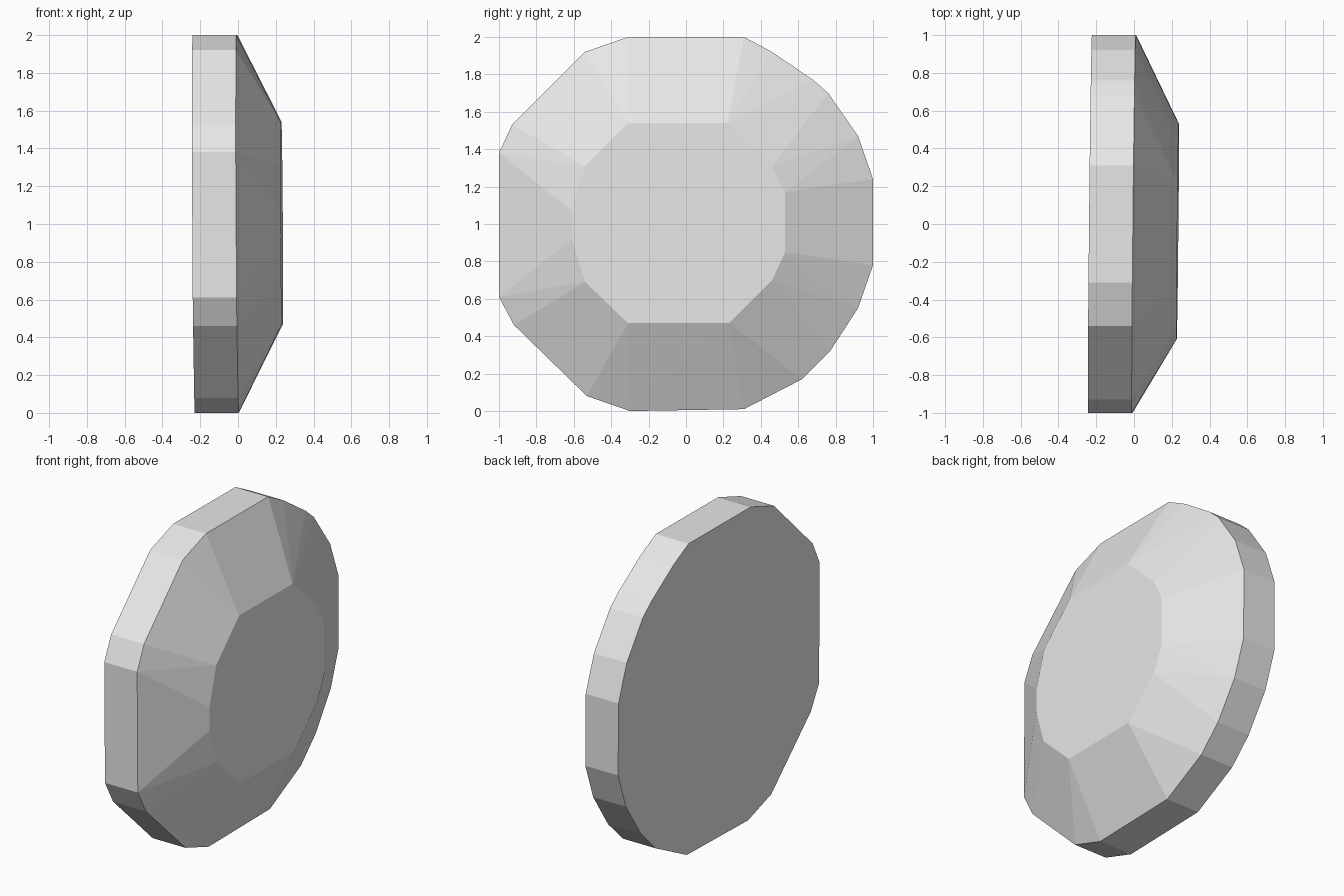
import bpy, bmesh, math

if "Cube" in bpy.data.objects:
    bpy.data.objects.remove(bpy.data.objects["Cube"])

# Outline of the rim as (y, z)
RIM = [(-0.31, 2.0), (0.31, 2.0), (0.46, 1.92), (0.68, 1.77), (0.76, 1.70),
       (0.92, 1.47), (1.0, 1.24), (1.0, 0.78), (0.92, 0.55), (0.77, 0.32),
       (0.62, 0.17), (0.31, 0.01), (-0.30, 0.0), (-0.53, 0.08), (-0.92, 0.46),
       (-1.0, 0.61), (-1.0, 1.38), (-0.93, 1.53), (-0.54, 1.92)]
# Outline of the small flat face as (y, z)
FACE = [(-0.31, 1.54), (0.22, 1.54), (0.46, 1.31), (0.53, 1.17), (0.53, 0.85),
        (0.46, 0.70), (0.23, 0.47), (-0.31, 0.47), (-0.54, 0.69),
        (-0.61, 0.92), (-0.61, 1.07), (-0.54, 1.31)]
HALF = 0.232


def ring(bm, outline, x):
    """Add an outline at depth x, leaning very slightly."""
    return [bm.verts.new((x + 0.01 * y - 0.006 * (z - 1), y, z)) for y, z in outline]


bm = bmesh.new()
ring(bm, RIM, -HALF)   # flat back
ring(bm, RIM, 0)       # end of the straight rim
ring(bm, FACE, HALF)   # small face, joined by the sloped facets
bmesh.ops.convex_hull(bm, input=bm.verts[:])
bmesh.ops.dissolve_limit(bm, angle_limit=math.radians(0.5),
                         verts=bm.verts[:], edges=bm.edges[:])
bmesh.ops.recalc_face_normals(bm, faces=bm.faces[:])

mesh = bpy.data.meshes.new("faceted_disc")
bm.to_mesh(mesh)
bm.free()

# Single grey colour
grey = bpy.data.materials.new("light grey")
grey.diffuse_color = (0.8, 0.8, 0.8, 1)
grey.use_nodes = True
grey.node_tree.nodes["Principled BSDF"].inputs["Base Color"].default_value = grey.diffuse_color
mesh.materials.append(grey)
disc = bpy.data.objects.new("faceted_disc", mesh)
bpy.context.collection.objects.link(disc)
